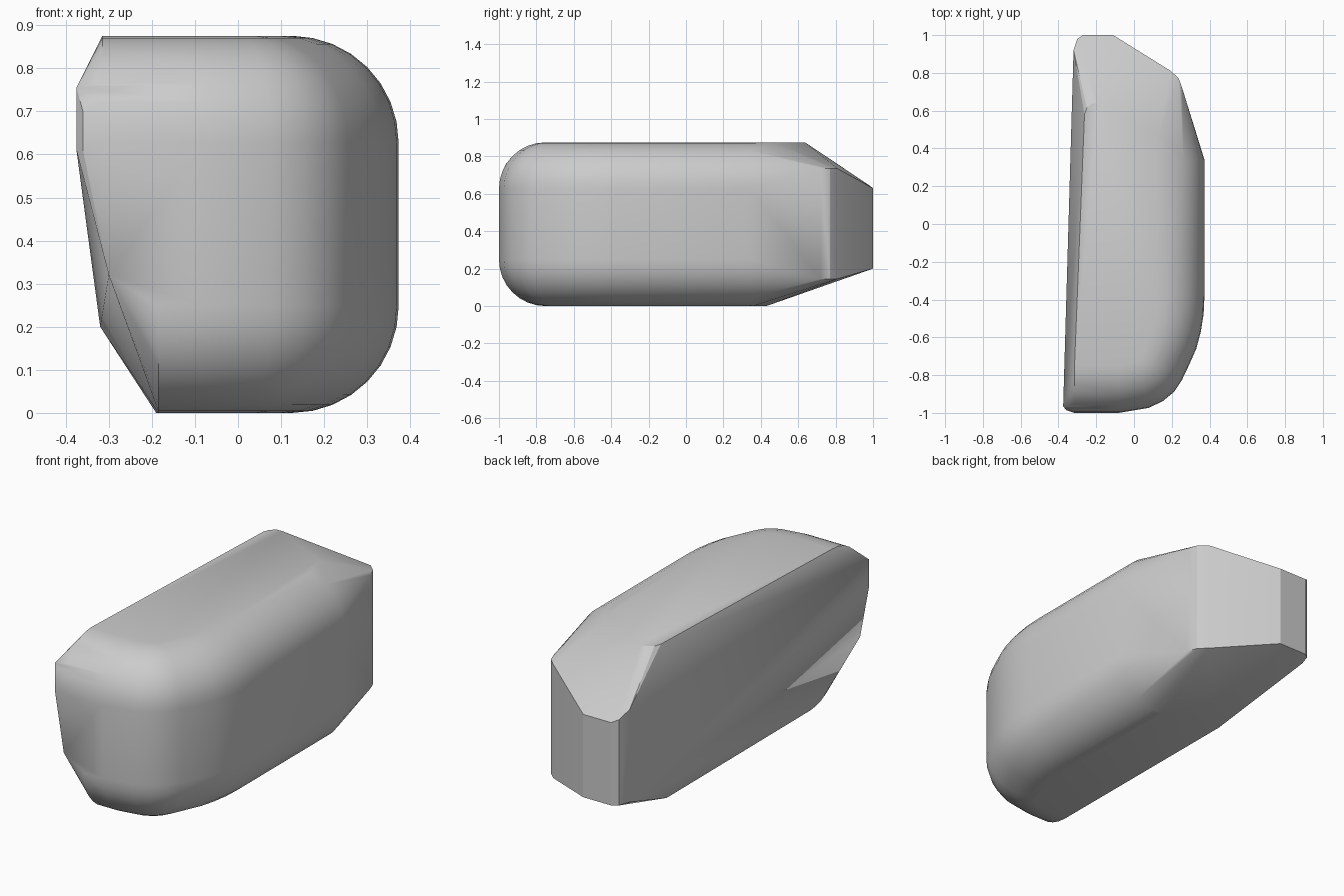
import bpy, bmesh, math

if "Cube" in bpy.data.objects:
    bpy.data.objects.remove(bpy.data.objects["Cube"], do_unlink=True)

grey = bpy.data.materials.new("plain grey")
grey.use_nodes = True
colour = (0.6, 0.6, 0.6, 1)
grey.diffuse_color = colour
grey.node_tree.nodes["Principled BSDF"].inputs["Base Color"].default_value = colour

HEIGHT, RADIUS, STEPS = 0.875, 0.248, 8
bm = bmesh.new()


def add(x, y, *heights):
    for z in heights:
        bm.verts.new((x, y, z))


def rounded_edge(x, y, angle, top=True, bottom=True):
    """Quarter rounds at one core position, facing outward at the angle."""
    nx, ny = math.cos(math.radians(angle)), math.sin(math.radians(angle))
    for i in range(STEPS + 1):
        a = math.pi / 2 * i / STEPS
        out, drop = RADIUS * math.cos(a), RADIUS * (1 - math.sin(a))
        if top:
            add(x + nx * out, y + ny * out, HEIGHT - drop)
        if bottom:
            add(x + nx * out, y + ny * out, drop)


# Rounded long side, sweeping around to the front
for x, y, angle in [(0.125, 0.34, 0), (0.125, -0.38, 0), (0.122, -0.45, -6),
                    (0.112, -0.515, -13), (0.095, -0.58, -19), (0.07, -0.635, -26),
                    (0.05, -0.685, -35), (0.04, -0.71, -46), (0.03, -0.722, -60),
                    (0.01, -0.735, -74), (-0.08, -0.752, -90)]:
    rounded_edge(x, y, angle)

# Front edges running to the slanted side
rounded_edge(-0.315, -0.752, -90, bottom=False)
rounded_edge(-0.185, -0.752, -90, top=False)
add(-0.30, -1, 0.32)

# Slanted side, front corner
add(-0.375, -0.965, 0.755, 0.61)
add(-0.36, -0.985, 0.7, 0.61)

# Tapered back end
for x, y, low, high in [(0.255, 0.72, 0.145, 0.735), (0.237, 0.77, 0.145, 0.735),
                        (0.195, 0.81, 0.145, 0.735), (-0.11, 1, 0.2, 0.63),
                        (-0.27, 1, 0.2, 0.63), (-0.3, 0.98, 0.2, 0.645),
                        (-0.32, 0.92, 0.2, 0.68)]:
    add(x, y, low, high)

# Back edge of the top and of the underside
for x, y in [(-0.262, 0.58), (-0.25, 0.615), (-0.22, 0.637), (-0.19, 0.637), (0.13, 0.47)]:
    add(x, y, HEIGHT)
for x, y in [(-0.19, 0.43), (0.12, 0.36)]:
    add(x, y, 0)

# Skin the whole body
hull = bmesh.ops.convex_hull(bm, input=bm.verts[:])
loose = {v for v in hull["geom_interior"] + hull["geom_unused"]
         if isinstance(v, bmesh.types.BMVert)}
bmesh.ops.delete(bm, geom=list(loose), context="VERTS")
bmesh.ops.dissolve_limit(bm, angle_limit=math.radians(0.5), verts=bm.verts[:], edges=bm.edges[:])
bmesh.ops.recalc_face_normals(bm, faces=bm.faces[:])

mesh = bpy.data.meshes.new("body")
bm.to_mesh(mesh)
bm.free()
body = bpy.data.objects.new("body", mesh)
bpy.context.collection.objects.link(body)
mesh.materials.append(grey)

bpy.ops.object.select_all(action="DESELECT")
body.select_set(True)
bpy.context.view_layer.objects.active = body
bpy.ops.object.shade_smooth_by_angle(angle=math.radians(24))
